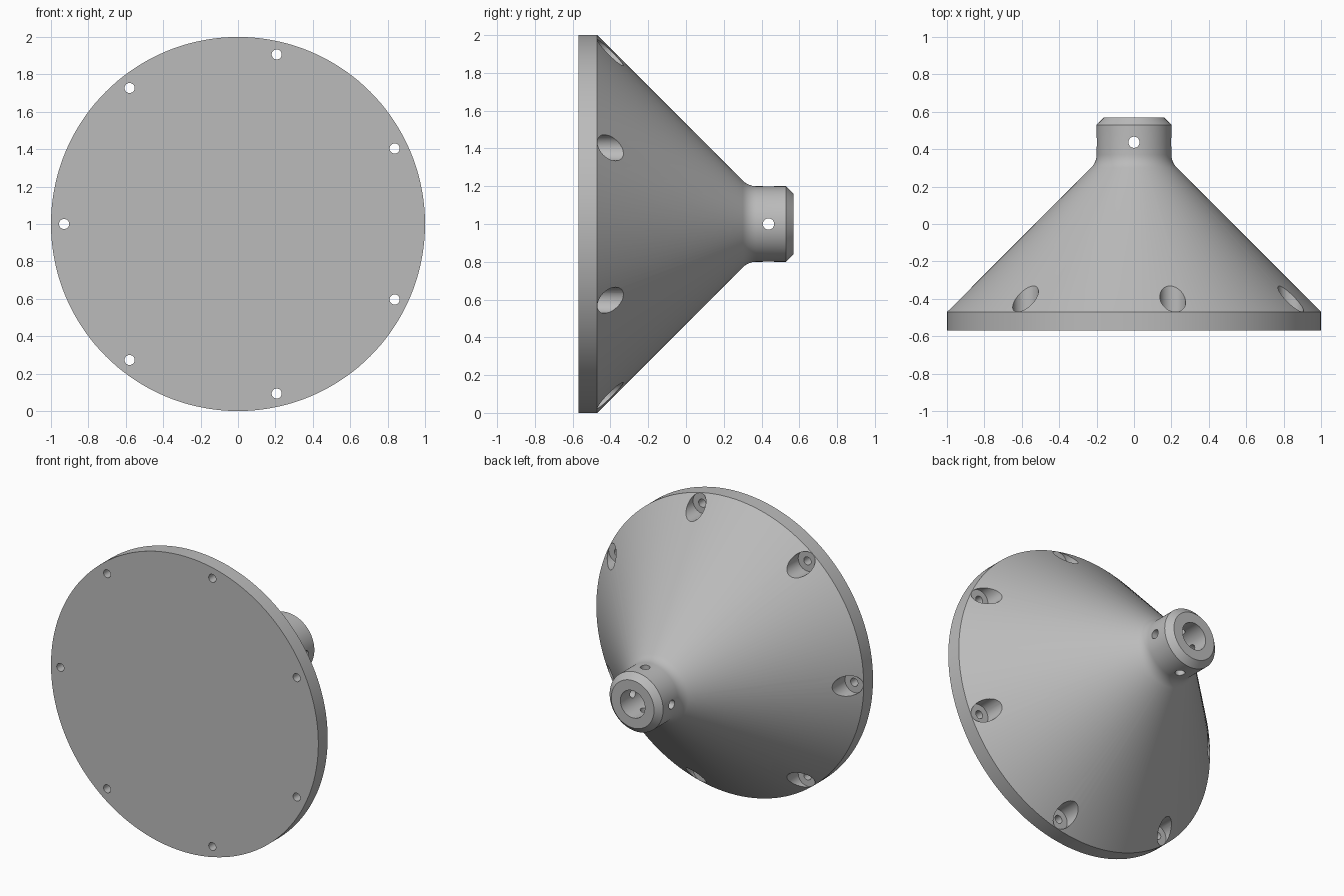
import bpy, bmesh, math
from mathutils import Matrix, Vector

if "Cube" in bpy.data.objects:
    bpy.data.objects.remove(bpy.data.objects["Cube"], do_unlink=True)

grey = bpy.data.materials.new("plain_grey")
grey.use_nodes = True
COLOUR = (0.5, 0.5, 0.5, 1)
grey.diffuse_color = COLOUR
grey.node_tree.nodes["Principled BSDF"].inputs["Base Color"].default_value = COLOUR


def lathe(name, profile, matrix, steps):
    """Revolve (radius, height) points around local z; the ends lie on the axis."""
    bm = bmesh.new()
    verts = [bm.verts.new((r, 0, h)) for r, h in profile]
    edges = [bm.edges.new(pair) for pair in zip(verts, verts[1:])]
    bmesh.ops.spin(bm, geom=verts + edges, cent=(0, 0, 0), axis=(0, 0, 1),
                   angle=math.tau, steps=steps)
    bmesh.ops.remove_doubles(bm, verts=bm.verts, dist=0.0001)
    bmesh.ops.dissolve_limit(bm, angle_limit=0.001, verts=bm.verts, edges=bm.edges)
    bmesh.ops.recalc_face_normals(bm, faces=bm.faces)
    bm.transform(matrix)
    mesh = bpy.data.meshes.new(name)
    bm.to_mesh(mesh)
    bm.free()
    mesh.materials.append(grey)
    obj = bpy.data.objects.new(name, mesh)
    bpy.context.collection.objects.link(obj)
    return obj


# Local z becomes the flange axis (+y)
axis = Matrix.Translation((0, 0, 1)) @ Matrix.Rotation(-math.pi / 2, 4, "X")

# Disc, cone, filleted neck, chamfered collar and blind bore
FILLET, STEM = 0.1, 0.2
fillet_top = 0.33 + FILLET * math.tan(math.pi / 8)
fillet = [(STEM + FILLET * (1 - math.cos(a)), fillet_top - FILLET * math.sin(a))
          for a in (math.pi / 4 * i / 6 for i in range(6, -1, -1))]
profile = [(0, -0.57), (1, -0.57), (1, -0.47)] + fillet + [
    (STEM, 0.53), (0.16, 0.57), (0.092, 0.57), (0.092, 0.17), (0, 0.17)]
flange = lathe("conical_flange", profile, axis, 144)

# Seven counterbored bolt holes around the rim
cutters = []
bolt = [(0, -0.7), (0.027, -0.7), (0.027, -0.469), (0.069, -0.469), (0.069, 0), (0, 0)]
for i in range(7):
    a = math.pi + math.tau * i / 7
    place = Matrix.Translation((0.93 * math.cos(a), 0, 0.93 * math.sin(a))) @ axis
    cutters.append(lathe("bolt_hole_cutter", bolt, place, 32))

# Two crossing pin holes through the collar
pin = [(0, -0.3), (0.03, -0.3), (0.03, 0.3), (0, 0.3)]
for turn in (Matrix.Identity(4), Matrix.Rotation(math.pi / 2, 4, "Y")):
    place = Matrix.Translation(Vector((0, 0.437, 1))) @ turn
    cutters.append(lathe("pin_hole_cutter", pin, place, 32))

bpy.ops.object.select_all(action="DESELECT")
bpy.context.view_layer.objects.active = flange
flange.select_set(True)
for cutter in cutters:
    cutter.hide_render = True
    cut = flange.modifiers.new("cut", "BOOLEAN")
    cut.operation = "DIFFERENCE"
    cut.solver = "EXACT"
    cut.object = cutter
    bpy.ops.object.modifier_apply(modifier=cut.name)
    bpy.data.objects.remove(cutter, do_unlink=True)

bpy.ops.object.shade_smooth_by_angle(angle=math.radians(25))
